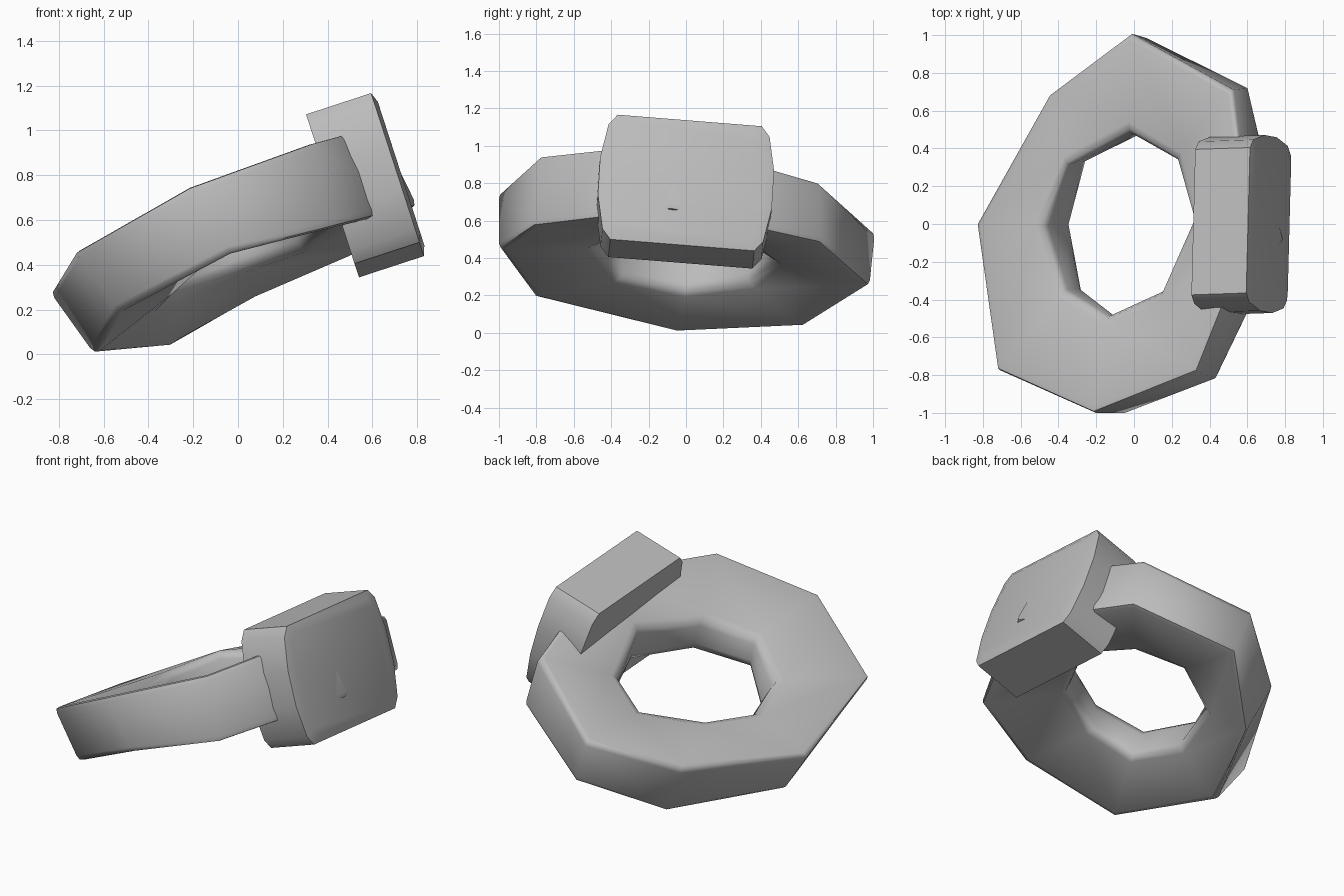
import bpy, bmesh, math
from mathutils import Vector

old = bpy.data.objects.get("Cube")
if old:
    bpy.data.objects.remove(old, do_unlink=True)

grey = bpy.data.materials.new("plain grey")
grey.use_nodes = True
colour = (0.5, 0.5, 0.5, 1)
grey.diffuse_color = colour
grey.node_tree.nodes["Principled BSDF"].inputs["Base Color"].default_value = colour


def loft(name, loops, wrap, smooth_angle):
    """Skin a list of closed loops; wrap joins last to first, otherwise cap the ends."""
    bm = bmesh.new()
    rows = [[bm.verts.new(point) for point in loop] for loop in loops]
    count = len(rows[0])
    for i in range(len(rows) if wrap else len(rows) - 1):
        this_row, next_row = rows[i], rows[(i + 1) % len(rows)]
        for j in range(count):
            k = (j + 1) % count
            bm.faces.new((this_row[j], this_row[k], next_row[k], next_row[j]))
    if not wrap:
        bm.faces.new(rows[0])
        bm.faces.new(rows[-1])
    bmesh.ops.recalc_face_normals(bm, faces=bm.faces)
    mesh = bpy.data.meshes.new(name)
    bm.to_mesh(mesh)
    bm.free()
    mesh.materials.append(grey)
    obj = bpy.data.objects.new(name, mesh)
    bpy.context.collection.objects.link(obj)
    bpy.ops.object.select_all(action="DESELECT")
    obj.select_set(True)
    bpy.context.view_layer.objects.active = obj
    bpy.ops.object.shade_smooth_by_angle(angle=math.radians(smooth_angle))


def rounded(corners, sizes):
    """Replace every corner of a cross-section with a small three-point rounding."""
    corners = [Vector(corner) for corner in corners]
    points = []
    for i, corner in enumerate(corners):
        before = (corners[i - 1] - corner).normalized() * sizes[i]
        after = (corners[(i + 1) % len(corners)] - corner).normalized() * sizes[i]
        points += [corner + before, corner + (before + after) / 4, corner + after]
    return points


# Ring band: four-cornered sections at eight uneven stations of a tilted loop,
# each listed as outer top, outer bottom, inner bottom, inner top
stations = [
    ((.62, -.05, 1.03), (.8, -.08, .66), (.38, 0, .55), (.31, .03, .78)),
    ((.52, .71, .81), (.61, .72, .48), (.28, .34, .46), (.22, .34, .62)),
    ((-.02, 1.01, .54), (.08, .98, .25), (.03, .46, .38), (-.03, .49, .54)),
    ((-.45, .69, .36), (-.3, .63, .03), (-.25, .33, .27), (-.36, .31, .5)),
    ((-.84, 0, .28), (-.64, -.05, 0), (-.33, 0, .22), (-.48, -.01, .46)),
    ((-.73, -.77, .46), (-.53, -.81, .19), (-.27, -.34, .28), (-.37, -.35, .5)),
    ((-.22, -1, .75), (-.03, -1, .45), (-.1, -.48, .45), (-.14, -.49, .65)),
    ((.33, -.78, .95), (.44, -.82, .57), (.2, -.35, .53), (.14, -.36, .74)),
]
rounding = (.035, .035, .05, .05)
loft("ring_band", [rounded(corners, rounding) for corners in stations], True, 60)

# Signet block: barrel-sided plate with a softly raised outer face
middle = Vector((.567, -.005, .755))
depth = Vector((.145, .005, .0475))
width = Vector((.026, 1, -.08))
height = Vector((-.108, .02, .333))
side = [(.385, 1), (.43, .84), (.465, .3), (.465, -.3), (.43, -.84), (.385, -1)]
outline = side + [(-across, rise) for across, rise in reversed(side)]
plate = [[middle + depth * out + (width * across + height * rise) * scale
          for across, rise in outline]
         for out, scale in ((-1, 1), (1, 1), (1.11, .88))]
loft("signet_block", plate, False, 30)
